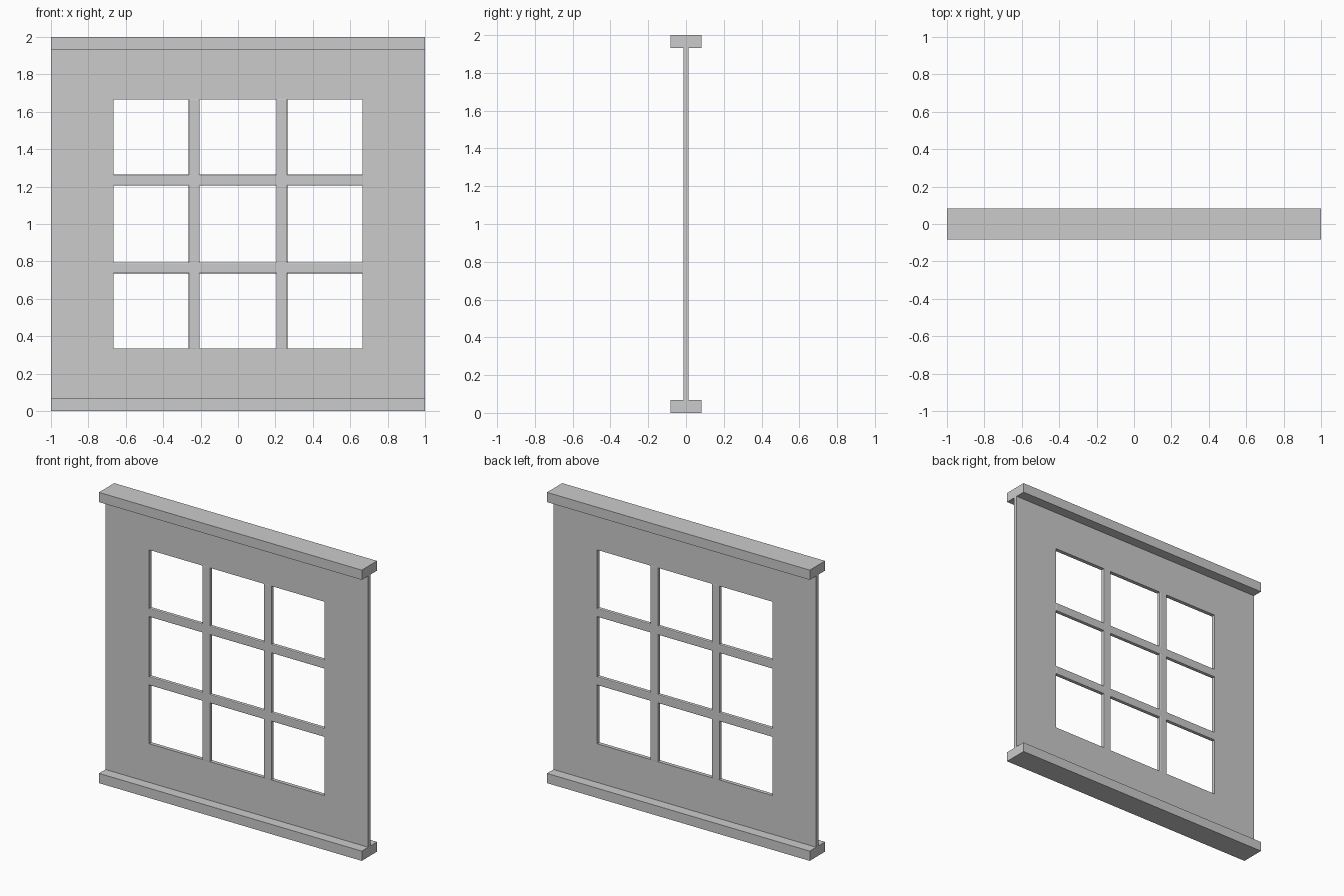
import bpy, bmesh

if "Cube" in bpy.data.objects:
    bpy.data.objects.remove(bpy.data.objects["Cube"])


def add_object(name, bm):
    bmesh.ops.recalc_face_normals(bm, faces=bm.faces)
    mesh = bpy.data.meshes.new(name)
    bm.to_mesh(mesh)
    bm.free()
    ob = bpy.data.objects.new(name, mesh)
    bpy.context.collection.objects.link(ob)
    return ob


def box(name, centre, size, bevel=0):
    bm = bmesh.new()
    bmesh.ops.create_cube(bm, size=1)
    bmesh.ops.scale(bm, vec=size, verts=bm.verts)
    bmesh.ops.translate(bm, vec=centre, verts=bm.verts)
    ob = add_object(name, bm)
    if bevel:
        mod = ob.modifiers.new("edge_bevel", 'BEVEL')
        mod.width = bevel
        mod.segments = 2
    return ob


def wall_panel(name, half_w, half_h, half_open, half_t, mid_z):
    # Rectangular ring: outer and inner loops on the front and back
    bm = bmesh.new()
    corners = [(-1, -1), (1, -1), (1, 1), (-1, 1)]
    loops = [[bm.verts.new((cx * w, y, mid_z + cz * h)) for cx, cz in corners]
             for w, h, y in ((half_w, half_h, -half_t), (half_open, half_open, -half_t),
                             (half_open, half_open, half_t), (half_w, half_h, half_t))]
    for a in range(4):
        l0, l1 = loops[a], loops[(a + 1) % 4]
        for i in range(4):
            j = (i + 1) % 4
            bm.faces.new((l0[i], l0[j], l1[j], l1[i]))
    # Clear the mitre seams on the flat faces
    return add_object(name, bm)


# Flat wall with a square window opening
wall_panel("wall_panel", 1.0, 0.9335, 0.6667, 0.013, 1.0)

# Top and bottom rails
for name, z in (("bottom_rail", 0.0335), ("top_rail", 1.9665)):
    box(name, (0, 0, z), (2.0, 0.166, 0.067))

# Window bars with softened edges, ends set into the panel
BAR, DEPTH, LENGTH, OFFSET = 0.06, 0.027, 1.344, 0.235
for side, s in (("left", -1), ("right", 1)):
    box(side + "_window_bar", (s * OFFSET, 0, 1), (BAR, DEPTH, LENGTH), 0.006)
for side, s in (("lower", -1), ("upper", 1)):
    box(side + "_window_bar", (0, 0, 1 + s * OFFSET), (LENGTH, DEPTH, BAR), 0.006)
